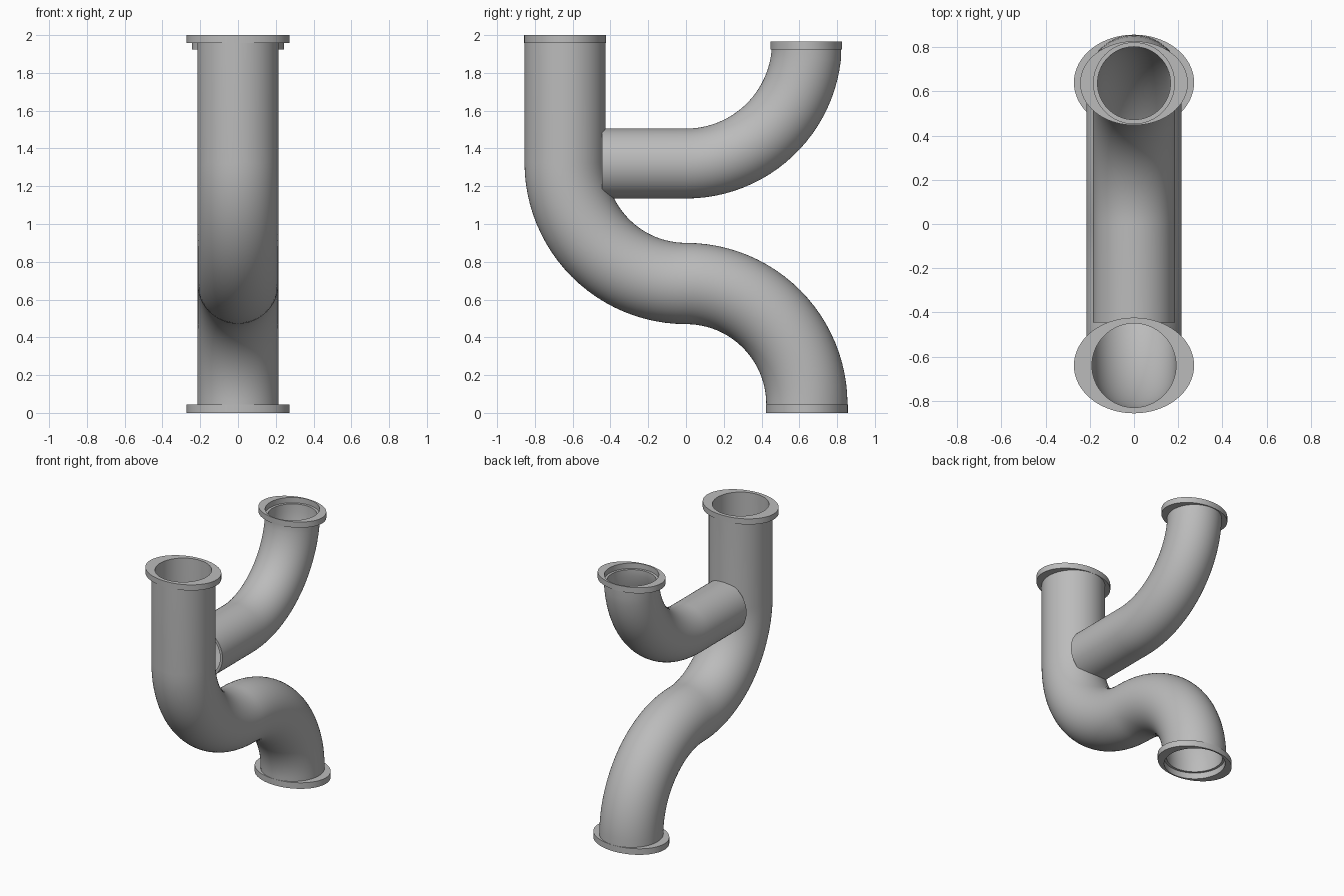
import bpy, bmesh
from math import sin, cos, pi, radians
from mathutils import Vector

cube = bpy.data.objects.get("Cube")
if cube:
    bpy.data.objects.remove(cube, do_unlink=True)

SIDES = 64
BEND = 0.64      # bend radius of every elbow

metal = bpy.data.materials.new("grey_metal")
metal.use_nodes = True
metal.diffuse_color = (0.5, 0.5, 0.5, 1)
metal.node_tree.nodes["Principled BSDF"].inputs["Base Color"].default_value = (0.5, 0.5, 0.5, 1)


def ring(y, z, angle, rx, ry):
    """Elliptical section in the pipe plane; angle is the direction of travel."""
    across = Vector((0, -sin(angle), cos(angle)))
    return [Vector((rx * cos(t), 0, 0)) + Vector((0, y, z)) + across * ry * sin(t)
            for t in (2 * pi * i / SIDES for i in range(SIDES))]


def loft(name, rings):
    """Join the rings in a closed loop, giving a hollow solid."""
    bm = bmesh.new()
    loops = [[bm.verts.new(p) for p in r] for r in rings]
    for k, a in enumerate(loops):
        b = loops[(k + 1) % len(loops)]
        for i in range(SIDES):
            j = (i + 1) % SIDES
            bm.faces.new((a[i], a[j], b[j], b[i]))
    bmesh.ops.recalc_face_normals(bm, faces=bm.faces)
    mesh = bpy.data.meshes.new(name)
    bm.to_mesh(mesh)
    bm.free()
    mesh.materials.append(metal)
    obj = bpy.data.objects.new(name, mesh)
    bpy.context.collection.objects.link(obj)
    bpy.ops.object.select_all(action='DESELECT')
    obj.select_set(True)
    bpy.context.view_layer.objects.active = obj
    bpy.ops.object.shade_smooth_by_angle(angle=radians(35))


def pipe(name, path, outer, inner):
    loft(name, [ring(*p, outer, outer) for p in path] +
               [ring(*p, inner, inner) for p in reversed(path)])


def flange(name, y, z0, z1, rx, ry, hole):
    loft(name, [ring(y, z, pi / 2, r, s) for z, r, s in
                ((z0, rx, ry), (z1, rx, ry), (z1, hole, hole), (z0, hole, hole))])


def elbow(cz, start, end, steps=24):
    """Path points round an elbow centred on y = 0, with travel direction."""
    turn = pi / 2 if end > start else -pi / 2
    angles = [radians(start + (end - start) * i / steps) for i in range(steps + 1)]
    return [(BEND * cos(a), cz + BEND * sin(a), a + turn) for a in angles]


# Main S-shaped pipe, from the top inlet down to the bottom outlet
main_path = [(-BEND, 2, -pi / 2)] + elbow(1.325, 180, 270) + elbow(0.045, 90, 0)[1:]
pipe("main_pipe", main_path, 0.215, 0.19)
flange("top_flange", -BEND, 1.958, 2, 0.272, 0.2165, 0.215)
flange("bottom_flange", BEND, 0, 0.045, 0.272, 0.2165, 0.207)

# Side branch, butting on the main pipe and turning upward
branch_path = [(-0.445, 1.32, 0)] + elbow(1.96, 270, 357)
branch_path[-1] = (0.637, 1.925, pi / 2)
pipe("branch_pipe", branch_path, 0.185, 0.165)
flange("branch_flange", 0.637, 1.923, 1.965, 0.244, 0.19, 0.183)
